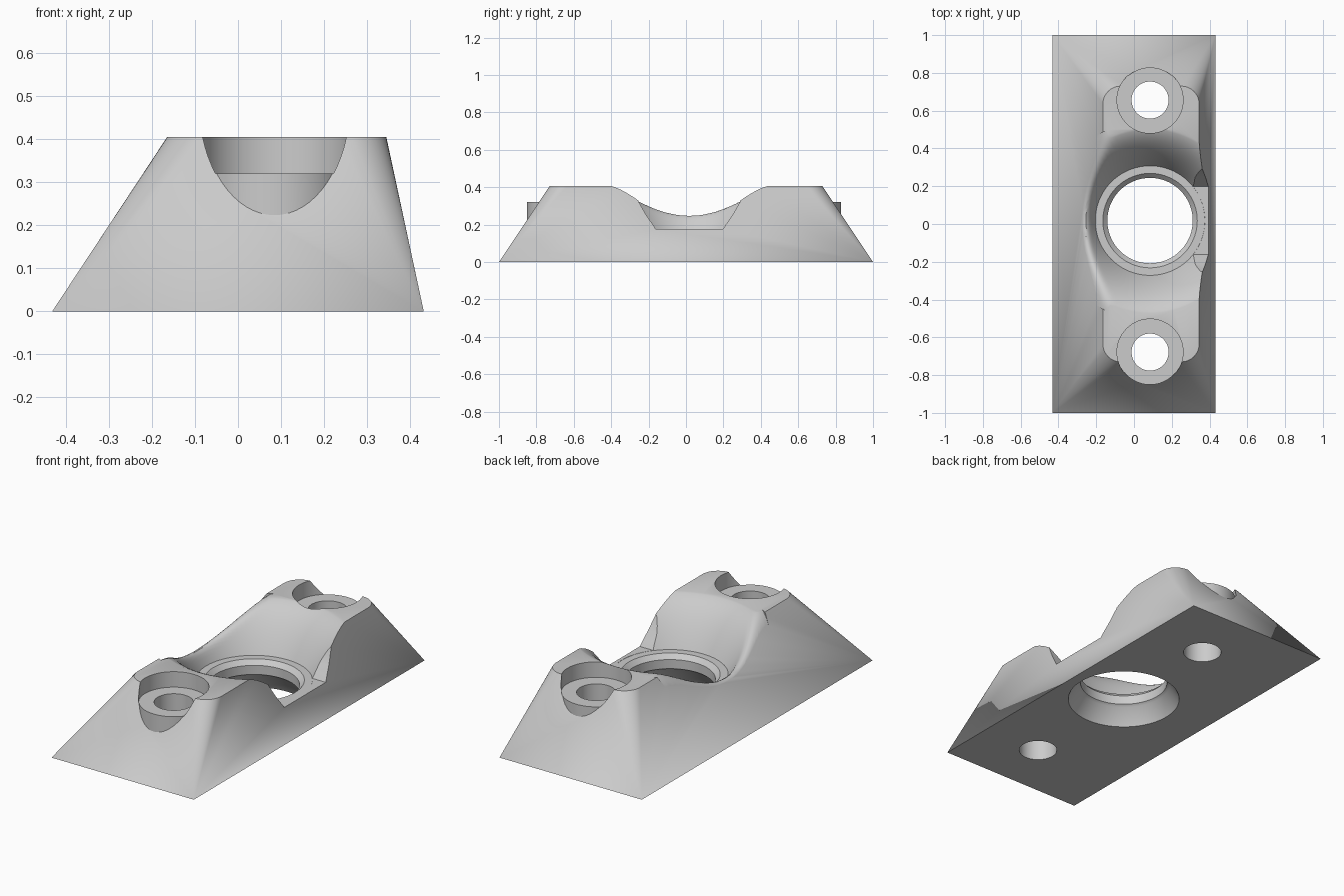
import bpy, bmesh
from math import sin, cos, pi, radians

if "Cube" in bpy.data.objects:
    bpy.data.objects.remove(bpy.data.objects["Cube"])

TOP, FLOOR = 0.405, 0.175          # pad height and pocket floor height
CX, CY = 0.085, 0.018              # axis of the large bore
HALF_X, HALF_Y = 0.432, 1.0        # base half sizes
LEFT, RIGHT, END = -0.165, 0.345, 0.73   # top pad limits

grey = bpy.data.materials.new("light grey")
grey.use_nodes = True
COLOR = (0.6, 0.6, 0.6, 1)
grey.diffuse_color = COLOR
grey.node_tree.nodes["Principled BSDF"].inputs["Base Color"].default_value = COLOR


def finish(bm, name):
    bmesh.ops.recalc_face_normals(bm, faces=bm.faces)
    mesh = bpy.data.meshes.new(name)
    bm.to_mesh(mesh)
    bm.free()
    mesh.materials.append(grey)
    obj = bpy.data.objects.new(name, mesh)
    bpy.context.collection.objects.link(obj)
    return obj


def loft(name, rings):
    """Closed solid through equal-length rings of points."""
    bm = bmesh.new()
    loops = [[bm.verts.new(p) for p in ring] for ring in rings]
    n = len(loops[0])
    for a, b in zip(loops, loops[1:]):
        for i in range(n):
            j = (i + 1) % n
            bm.faces.new((a[i], a[j], b[j], b[i]))
    bm.faces.new(loops[0])
    bm.faces.new(loops[-1])
    return finish(bm, name)


def circle(r, z, x=CX, y=CY, n=96):
    return [(x + r * cos(2 * pi * i / n), y + r * sin(2 * pi * i / n), z) for i in range(n)]


def combine(target, tool, operation):
    mod = target.modifiers.new(operation, "BOOLEAN")
    mod.operation, mod.solver, mod.object = operation, "EXACT", tool
    bpy.context.view_layer.objects.active = target
    bpy.ops.object.modifier_apply(modifier=mod.name)
    bpy.data.objects.remove(tool)


def make_body():
    """Sharp base rectangle rising to a rounded top rectangle."""
    bm = bmesh.new()
    r, steps = 0.095, 10
    base, arcs = [], []
    for k, (sx, sy) in enumerate([(1, 1), (-1, 1), (-1, -1), (1, -1)]):
        base.append(bm.verts.new((sx * HALF_X, sy * HALF_Y, 0)))
        ox = RIGHT - r if sx > 0 else LEFT + r
        oy = sy * (END - r)
        angles = [pi / 2 * (k + s / steps) for s in range(steps + 1)]
        arcs.append([bm.verts.new((ox + r * cos(a), oy + r * sin(a), TOP)) for a in angles])
    for k in range(4):
        m = (k + 1) % 4
        for a, b in zip(arcs[k], arcs[k][1:]):
            bm.faces.new((base[k], a, b))
        bm.faces.new((base[k], arcs[k][-1], arcs[m][0], base[m]))
    bm.faces.new([v for arc in arcs for v in arc])
    bm.faces.new(base)
    return finish(bm, "mount_block")


def flare_point(p, r):
    """Height of the flared bowl, blended softly into the left slope."""
    x, y, _ = p
    t = (r - 0.29) / 0.2
    bowl = FLOOR + (TOP - FLOOR) * t * (1.7 - 0.7 * t)
    slope = 0.003 + TOP * (x + HALF_X) / (HALF_X + LEFT)
    k = 0.08
    h = max(k - abs(bowl - slope), 0) / k
    return (x, y, min(bowl, slope) - h * h * k / 4)


body = make_body()

# Flared bowl around the bore, with a flat pocket floor
radii = [0.29 + 0.01 * i for i in range(25)]
rings = [[flare_point(p, r) for p in circle(r, 0)] for r in radii]
combine(body, loft("bowl_cutter", rings + [circle(radii[-1], 0.7)]), "DIFFERENCE")

# Pocket outlet through the right-hand wall, with flared sides
section = [(0.18, FLOOR + 0.001), (0.195, 0.2), (0.23, 0.25), (0.27, 0.32), (0.3, 0.5)]
outline = [(CY - w, z) for w, z in section] + [(CY + w, z) for w, z in reversed(section)]
combine(body, loft("outlet_cutter", [[(x, y, z) for y, z in outline] for x in (0.2, 0.6)]),
        "DIFFERENCE")

# Stepped large bore, wide underneath
bore = [(0.295, -0.01), (0.24, 0.09), (0.226, 0.1), (0.226, 0.15), (0.25, FLOOR), (0.25, 0.3)]
combine(body, loft("bore_cutter", [circle(r, z) for r, z in bore]), "DIFFERENCE")

# Screw seats: round boss, counterbore and through hole at each end
for y in (0.656, -0.678):
    seat = lambda r, z: circle(r, z, CX, y, 64)
    combine(body, loft("seat_boss", [seat(0.173, 0.05), seat(0.173, 0.33)]), "UNION")
    combine(body, loft("seat_cutter", [seat(0.175, 0.32), seat(0.175, 0.6)]), "DIFFERENCE")
    combine(body, loft("hole_cutter", [seat(0.098, -0.1), seat(0.098, 0.5)]), "DIFFERENCE")

body.select_set(True)
bpy.context.view_layer.objects.active = body
bpy.ops.object.shade_smooth_by_angle(angle=radians(30))
